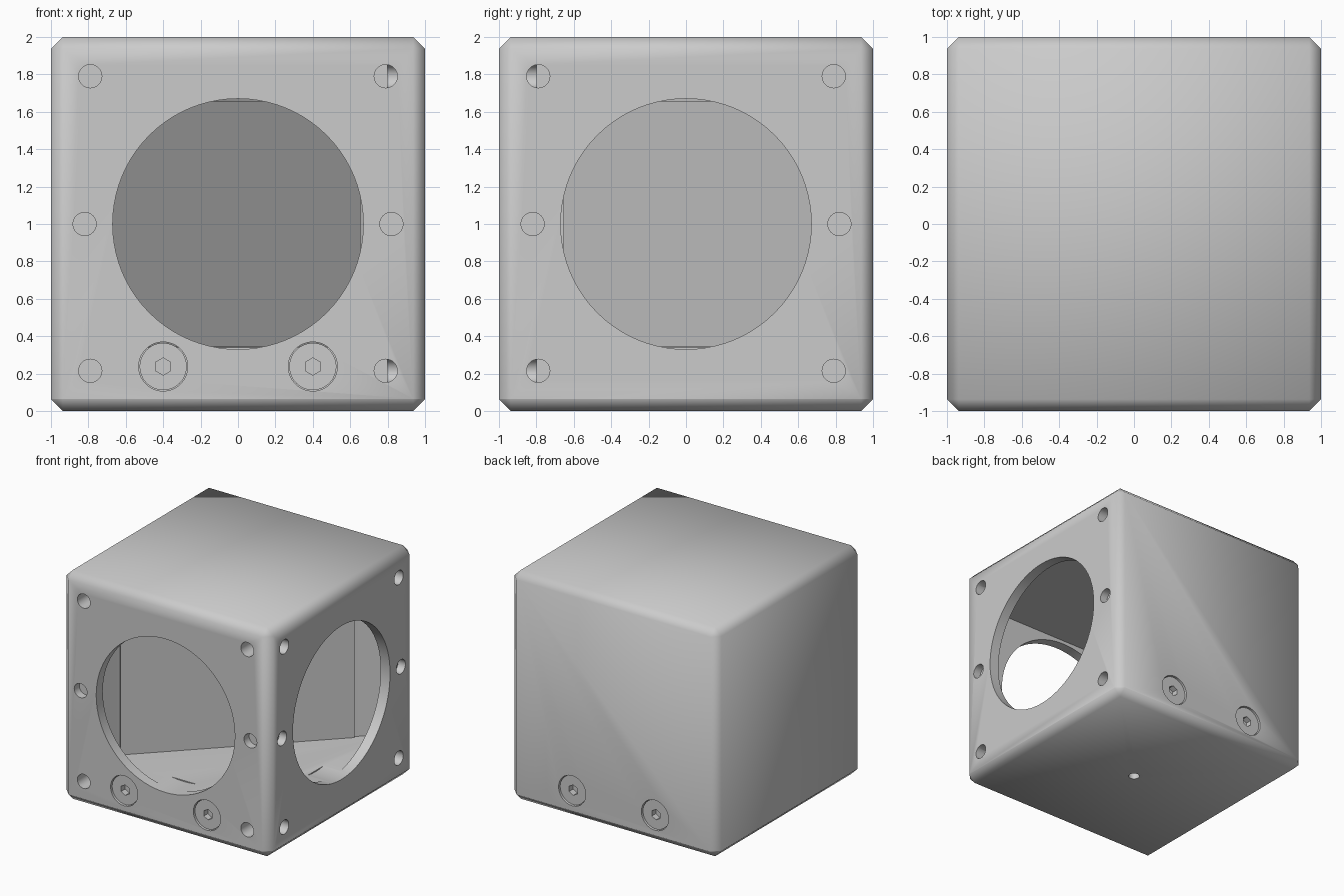
import bpy, bmesh
from math import pi, sqrt, cos, sin
from mathutils import Matrix, Vector

if "Cube" in bpy.data.objects:
    bpy.data.objects.remove(bpy.data.objects["Cube"])

BASE_H = 0.065
CHAMFER = 0.063


def add_object(name, bm):
    bmesh.ops.recalc_face_normals(bm, faces=bm.faces[:])
    mesh = bpy.data.meshes.new(name)
    bm.to_mesh(mesh)
    bm.free()
    ob = bpy.data.objects.new(name, mesh)
    bpy.context.collection.objects.link(ob)
    return ob


def chamfered_box(name, z0, z1, flat_z):
    """Box 2 x 2, chamfered everywhere except round the face at flat_z."""
    bm = bmesh.new()
    bmesh.ops.create_cube(bm, size=1, matrix=Matrix.Translation((0, 0, (z0 + z1) / 2))
                          @ Matrix.Diagonal((2, 2, z1 - z0, 1)))
    edges = [e for e in bm.edges if not all(abs(v.co.z - flat_z) < 1e-4 for v in e.verts)]
    bmesh.ops.bevel(bm, geom=edges, offset=min(CHAMFER, (z1 - z0) * 0.97),
                    segments=1, affect='EDGES', profile=0.5)
    return add_object(name, bm)


def prism(name, points, z0, z1):
    bm = bmesh.new()
    face = bm.faces.new([bm.verts.new((x, y, z0)) for x, y in points])
    top = bmesh.ops.extrude_face_region(bm, geom=[face])
    bmesh.ops.translate(bm, vec=(0, 0, z1 - z0),
                        verts=[g for g in top['geom'] if isinstance(g, bmesh.types.BMVert)])
    return add_object(name, bm)


def rod(name, start, axis, length, r, sides=32):
    """Cylinder from start along axis."""
    axis = Vector(axis).normalized()
    mat = (Matrix.Translation(Vector(start) + axis * length / 2)
           @ axis.to_track_quat('Z', 'Y').to_matrix().to_4x4())
    bm = bmesh.new()
    bmesh.ops.create_cone(bm, cap_ends=True, segments=sides, radius1=r, radius2=r,
                          depth=length, matrix=mat)
    return add_object(name, bm)


def cut(target, cutter):
    mod = target.modifiers.new("cut", 'BOOLEAN')
    mod.operation, mod.solver, mod.object = 'DIFFERENCE', 'EXACT', cutter
    bpy.context.view_layer.objects.active = target
    bpy.ops.object.modifier_apply(modifier=mod.name)
    bpy.data.objects.remove(cutter)


def smooth(ob, angle):
    bpy.ops.object.select_all(action='DESELECT')
    ob.select_set(True)
    bpy.context.view_layer.objects.active = ob
    bpy.ops.object.shade_smooth_by_angle(angle=angle)


# Housing and base plate
housing = chamfered_box("housing", BASE_H, 2.0, BASE_H)
base = chamfered_box("base_plate", 0.0, BASE_H, BASE_H)

# Inner chamber: half of the cube, closed off by the diagonal mirror seat
W = 0.91
cut(housing, prism("chamber", [(-W, -W), (W, -W), (W, W), (W - 0.06, W), (-W, -W + 0.06)],
                   0.34, 1.70))

# Round windows and pin holes in the front and right faces
for origin, side, inward in (((0, -1.05), (1, 0), (0, 1, 0)),
                             ((1.05, 0), (0, 1), (-1, 0, 0))):
    def on_face(u, z):
        return (origin[0] + u * side[0], origin[1] + u * side[1], z)
    cut(housing, rod("window", on_face(0, 1.0), inward, 0.30, 0.67, 80))
    for s in (-1, 1):
        for u, z, depth in ((0.79, 1.79, 0.20), (0.82, 1.0, 0.07), (0.79, 0.215, 0.20)):
            cut(housing, rod("pin_hole", on_face(s * u, z), inward, 0.05 + depth, 0.062))

# Socket screws along the bottom of the front and back faces
for label, sy in (("front", -1), ("back", 1)):
    for side_name, x in (("left", -0.4), ("right", 0.4)):
        inward = (0, -sy, 0)
        cut(housing, rod("counterbore", (x, sy * 1.05, 0.238), inward, 0.15, 0.131, 48))
        screw = rod(f"{label}_{side_name}_screw", (x, sy * 0.985, 0.238), inward, 0.085, 0.126, 48)
        cut(screw, rod("hex_socket", (x, sy * 1.05, 0.238), inward, 0.12, 0.046, 6))
        smooth(screw, pi / 6)

# Mounting hole in the underside
for part in (base, housing):
    cut(part, rod("mount_hole", (0, 0, -0.05), (0, 0, 1), 0.30, 0.045))

smooth(housing, 50 * pi / 180)
smooth(base, 50 * pi / 180)

# Diagonal mirror
bm = bmesh.new()
n = Vector((1, -1, 0)) / sqrt(2)
centre = Vector((-0.01, 0.01, 1.0)) - n * 0.015
bmesh.ops.create_cube(bm, size=1, matrix=Matrix.Translation(centre)
                      @ Matrix.Rotation(pi / 4, 4, 'Z')
                      @ Matrix.Diagonal((1.33 * sqrt(2), 0.03, 1.31, 1)))
add_object("mirror", bm)
